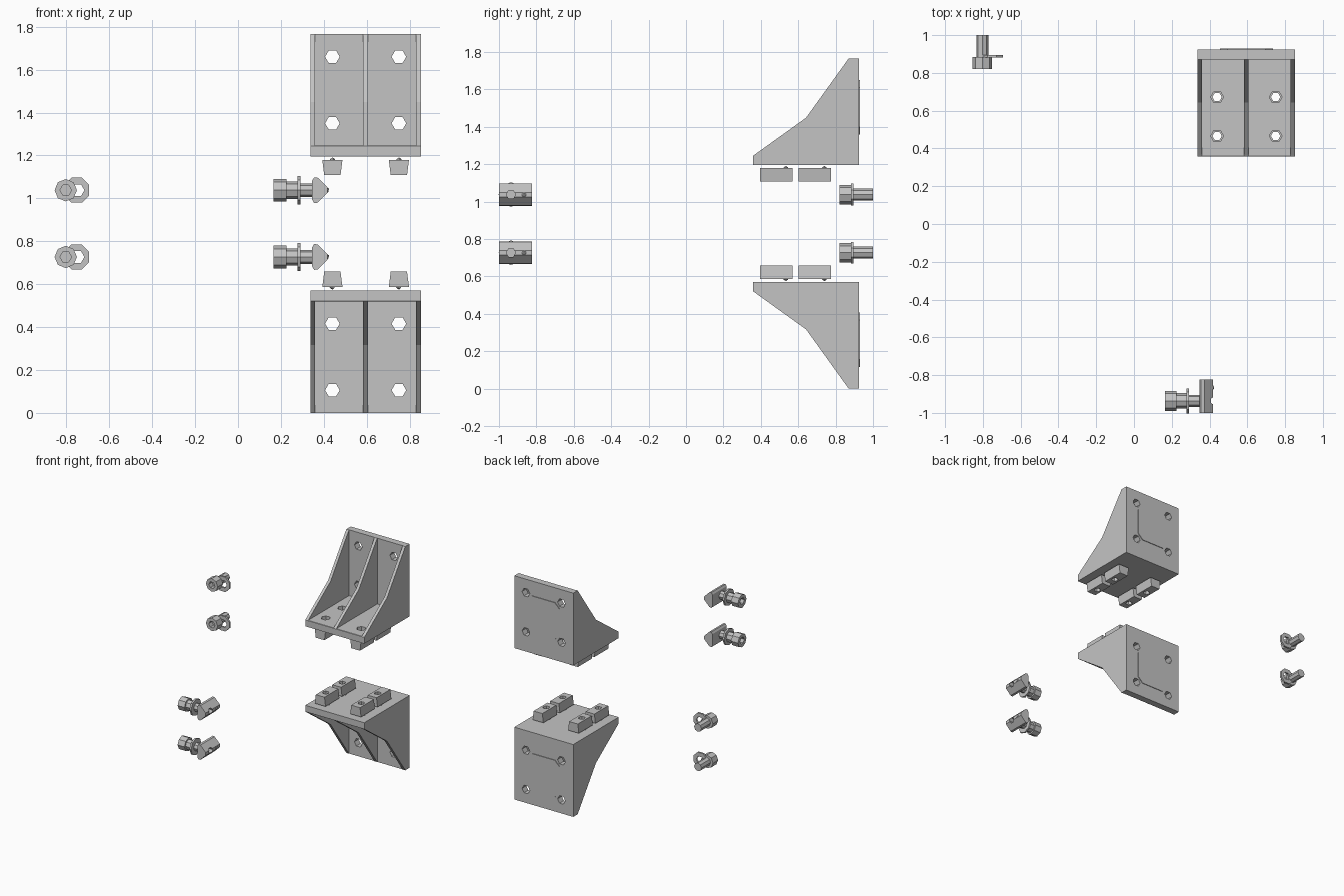
import bpy, bmesh, math
from mathutils import Vector

if "Cube" in bpy.data.objects:
    bpy.data.objects.remove(bpy.data.objects["Cube"])

grey = bpy.data.materials.new("plain_grey")
grey.diffuse_color = (0.55, 0.55, 0.55, 1)
grey.use_nodes = True
grey.node_tree.nodes["Principled BSDF"].inputs["Base Color"].default_value = grey.diffuse_color


def ngon(u, v, r, n=8, turn=0.0):
    return [(u + r * math.cos(turn + 2 * math.pi * i / n),
             v + r * math.sin(turn + 2 * math.pi * i / n)) for i in range(n)]


def rect(u0, u1, v0, v1):
    return [(u0, v0), (u1, v0), (u1, v1), (u0, v1)]


def place(axis, u, v, w):
    return {'x': (w, u, v), 'y': (u, w, v), 'z': (u, v, w)}[axis]


def prism(name, parts):
    """Object from prisms; each is (axis, outline, start, end)."""
    bm = bmesh.new()
    for axis, pts, a, b in parts:
        lo = [bm.verts.new(place(axis, u, v, a)) for u, v in pts]
        hi = [bm.verts.new(place(axis, u, v, b)) for u, v in pts]
        bm.faces.new(lo)
        bm.faces.new(hi[::-1])
        for i in range(len(pts)):
            j = (i + 1) % len(pts)
            bm.faces.new((lo[i], hi[i], hi[j], lo[j]))
    bmesh.ops.recalc_face_normals(bm, faces=bm.faces)
    me = bpy.data.meshes.new(name)
    bm.to_mesh(me)
    bm.free()
    me.materials.append(grey)
    ob = bpy.data.objects.new(name, me)
    bpy.context.collection.objects.link(ob)
    return ob


def cut(ob, parts):
    """Subtract prisms and bake the result."""
    tool = prism("cutter", parts)
    tool.hide_render = True
    mod = ob.modifiers.new("cut", 'BOOLEAN')
    mod.operation = 'DIFFERENCE'
    mod.solver = 'EXACT'
    mod.object = tool
    bpy.context.view_layer.update()
    dg = bpy.context.evaluated_depsgraph_get()
    me = bpy.data.meshes.new_from_object(ob.evaluated_get(dg))
    ob.modifiers.clear()
    ob.data = me
    bpy.data.objects.remove(tool)
    return ob


def ball(name, centre, r):
    bm = bmesh.new()
    bmesh.ops.create_icosphere(bm, subdivisions=1, radius=r)
    bmesh.ops.translate(bm, verts=bm.verts, vec=Vector(centre))
    me = bpy.data.meshes.new(name)
    bm.to_mesh(me)
    bm.free()
    me.materials.append(grey)
    bpy.context.collection.objects.link(bpy.data.objects.new(name, me))


HOLE_X = (0.44, 0.75)
HOLE_Y = (0.466, 0.672)
HOLE_H = (0.155, 0.465)


def bracket(label, base, s):
    """Corner bracket with its mounting plate at z = base, growing along s."""
    z = lambda h: base + s * h
    side = [(0.358, 0), (0.358, 0.05), (0.642, 0.254), (0.87, 0.571),
            (0.925, 0.571), (0.925, 0)]
    body = prism(label + "_bracket",
                 [('x', [(y, z(h)) for y, h in side], 0.337, 0.852)])
    # two open channels between three ribs
    cut(body, [('x', rect(0.2, 0.872, z(0.052), z(0.8)), a, b)
               for a, b in ((0.360, 0.583), (0.606, 0.829))])
    # bolt holes through both plates
    holes = [('z', ngon(x, y, 0.034, 6), z(-0.03), z(0.08))
             for x in HOLE_X for y in HOLE_Y]
    holes += [('y', ngon(x, z(h), 0.034, 6), 0.85, 0.96)
              for x in HOLE_X for h in HOLE_H]
    cut(body, holes)
    # slightly raised panel on the back, between the holes
    x0, x1, h0, h1, c = 0.455, 0.735, 0.165, 0.455, 0.04
    panel = [(x0 + c, h0), (x1 - c, h0), (x1, h0 + c), (x1, h1 - c),
             (x1 - c, h1), (x0 + c, h1), (x0, h1 - c), (x0, h0 + c)]
    prism(label + "_back_panel",
          [('y', [(x, z(h)) for x, h in panel], 0.92, 0.930)])
    # slot nuts floating off the mounting plate
    for x in HOLE_X:
        for y in HOLE_Y:
            trap = [(x - 0.047, z(-0.016)), (x + 0.047, z(-0.016)),
                    (x + 0.038, z(-0.087)), (x - 0.038, z(-0.087))]
            nut = prism(label + "_slot_nut", [('y', trap, y - 0.07, y + 0.103)])
            cut(nut, [('z', ngon(x, y, 0.025, 6), z(0), z(-0.12))])
            ball(label + "_nut_spring_ball", (x, y + 0.068, z(-0.018)), 0.014)


bracket("upper", 1.195, 1)
bracket("lower", 0.571, -1)

for z in (1.038, 0.727):
    # front fastener, lying along x
    y = -0.936
    head = prism("front_bolt_head", [('x', ngon(y, z, 0.053), 0.165, 0.225)])
    cut(head, [('x', ngon(y, z, 0.027, 6), 0.1, 0.2)])
    prism("front_bolt_neck", [('x', ngon(y, z, 0.040), 0.222, 0.279)])
    prism("front_washer", [('x', ngon(y, z, 0.066), 0.277, 0.291)])
    prism("front_bolt_shaft", [('x', ngon(y, z, 0.032), 0.289, 0.352)])
    wedge = [(0.346, z - 0.045), (0.355, z - 0.06), (0.372, z - 0.058),
             (0.418, z - 0.012), (0.418, z + 0.012), (0.372, z + 0.058),
             (0.355, z + 0.06), (0.346, z + 0.045)]
    nut = prism("front_slot_nut", [('y', wedge, -1.0, -0.823)])
    cut(nut, [('x', ngon(y, z, 0.025, 6), 0.36, 0.5)])
    ball("front_nut_spring_ball", (0.41, -0.866, z), 0.016)

    # rear fastener, lying along y, with its washer set to one side
    x = -0.803
    head = prism("rear_bolt_head", [('y', ngon(x, z, 0.052), 0.82, 0.885)])
    cut(head, [('y', ngon(x, z, 0.027, 6), 0.75, 0.86)])
    prism("rear_bolt_shaft", [('y', ngon(x, z, 0.032), 0.88, 1.0)])
    ring = prism("rear_washer", [('y', ngon(-0.752, z, 0.063, 8, 0.39), 0.882, 0.896)])
    cut(ring, [('y', ngon(-0.748, z, 0.032, 6), 0.8, 0.95)])
